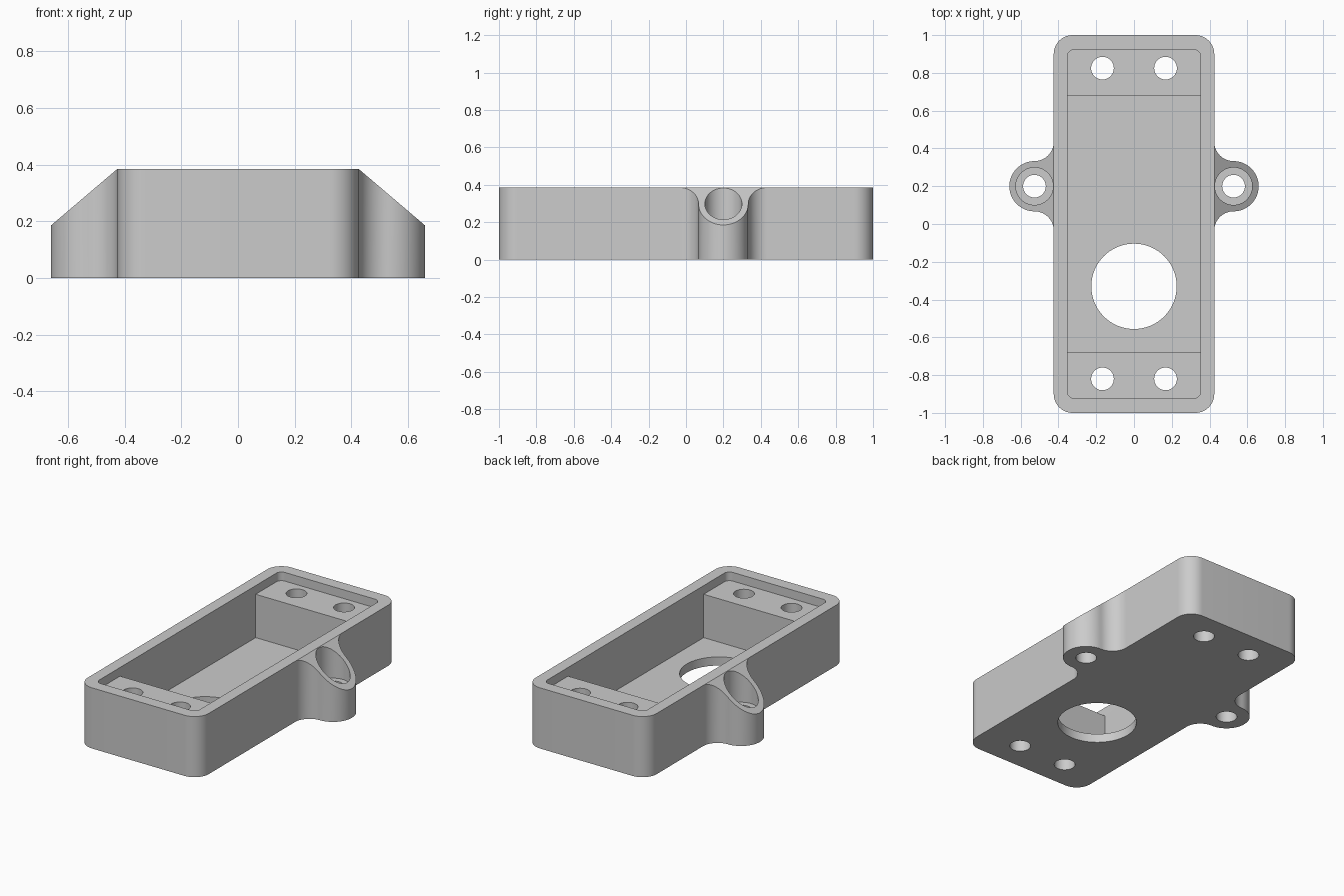
import bpy
import bmesh
from math import cos, sin, radians

if "Cube" in bpy.data.objects:
    bpy.data.objects.remove(bpy.data.objects["Cube"], do_unlink=True)

# Main dimensions
HEIGHT, HALF_X, HALF_Y, CORNER = 0.385, 0.425, 1.0, 0.1
FLOOR, LEDGE = 0.055, 0.33
EAR_X, EAR_Y, EAR_R = 0.527, 0.2, 0.133
FILLET = EAR_X - HALF_X

grey = bpy.data.materials.new("plain grey")
grey.diffuse_color = (0.6, 0.6, 0.6, 1)
grey.use_nodes = True
shader = next(n for n in grey.node_tree.nodes if n.type == "BSDF_PRINCIPLED")
shader.inputs["Base Color"].default_value = grey.diffuse_color


def arc(cx, cy, r, start, end, steps=14):
    angles = [radians(start + (end - start) * i / steps) for i in range(steps + 1)]
    return [(cx + r * cos(a), cy + r * sin(a)) for a in angles]


def circle(cx, cy, r):
    return arc(cx, cy, r, 0, 360, 64)[:-1]


def rounded_rect(hx, hy, r):
    x, y = hx - r, hy - r
    return (arc(x, -y, r, -90, 0) + arc(x, y, r, 0, 90)
            + arc(-x, y, r, 90, 180) + arc(-x, -y, r, 180, 270))


def extrude(name, points, offset):
    """Solid made by sweeping a closed 3D outline along an offset."""
    bm = bmesh.new()
    face = bm.faces.new([bm.verts.new(p) for p in points])
    result = bmesh.ops.extrude_face_region(bm, geom=[face], use_keep_orig=True)
    moved = [v for v in result["geom"] if isinstance(v, bmesh.types.BMVert)]
    bmesh.ops.translate(bm, verts=moved, vec=offset)
    bmesh.ops.recalc_face_normals(bm, faces=bm.faces)
    mesh = bpy.data.meshes.new(name)
    bm.to_mesh(mesh)
    bm.free()
    mesh.materials.append(grey)
    obj = bpy.data.objects.new(name, mesh)
    bpy.context.collection.objects.link(obj)
    return obj


def prism(name, outline, z0, z1):
    return extrude(name, [(x, y, z0) for x, y in outline], (0, 0, z1 - z0))


def combine(target, tool, operation):
    mod = target.modifiers.new(tool.name, "BOOLEAN")
    mod.object, mod.operation, mod.solver = tool, operation, "EXACT"
    bpy.context.view_layer.objects.active = target
    bpy.ops.object.modifier_apply(modifier=mod.name)
    bpy.data.objects.remove(tool, do_unlink=True)


# Tray outline with a filleted ear on each side
reach = EAR_R + FILLET
half = (arc(HALF_X - CORNER, CORNER - HALF_Y, CORNER, -90, 0)
        + arc(EAR_X, EAR_Y - reach, FILLET, 180, 90)
        + arc(EAR_X, EAR_Y, EAR_R, -90, 90, 36)[1:]
        + arc(EAR_X, EAR_Y + reach, FILLET, 270, 180)[1:]
        + arc(HALF_X - CORNER, HALF_Y - CORNER, CORNER, 0, 90))
tray = prism("mounting_tray", half + [(-x, y) for x, y in reversed(half)], 0, HEIGHT)

# Cavity with a raised mounting block at each end
combine(tray, prism("cavity", rounded_rect(0.352, 0.923, 0.035), FLOOR, 0.6), "DIFFERENCE")
for end in (-1, 1):
    block = [(x, end * y) for x, y in ((-0.38, 0.68), (0.38, 0.68), (0.38, 0.95), (-0.38, 0.95))]
    combine(tray, prism("end_block", block, FLOOR / 2, LEDGE), "UNION")

# Screw holes in the end blocks and the large opening in the floor
for x in (-0.167, 0.167):
    for y in (-0.82, 0.825):
        combine(tray, prism("screw_hole", circle(x, y, 0.06), -0.1, 0.6), "DIFFERENCE")
combine(tray, prism("floor_opening", circle(0, -0.33, 0.226), -0.1, 0.2), "DIFFERENCE")

# Sloped ears with counterbored holes
slope = (HEIGHT - 0.185) / (EAR_X + EAR_R - HALF_X)
for side in (-1, 1):
    inner, outer = HALF_X + 0.0005, 0.8
    wedge = [(inner, HEIGHT), (outer, HEIGHT - slope * (outer - inner)),
             (outer, 0.6), (inner, 0.6)]
    combine(tray, extrude("ear_slope", [(side * x, -0.3, z) for x, z in wedge], (0, 1, 0)),
            "DIFFERENCE")
    combine(tray, prism("counterbore", circle(side * EAR_X, EAR_Y, 0.099), 0.17, 0.6), "DIFFERENCE")
    combine(tray, prism("ear_hole", circle(side * EAR_X, EAR_Y, 0.06), -0.1, 0.3), "DIFFERENCE")

# Smooth rounded walls, sharp rims
bpy.ops.object.select_all(action="DESELECT")
tray.select_set(True)
bpy.context.view_layer.objects.active = tray
bpy.ops.object.shade_smooth_by_angle(angle=radians(30))
